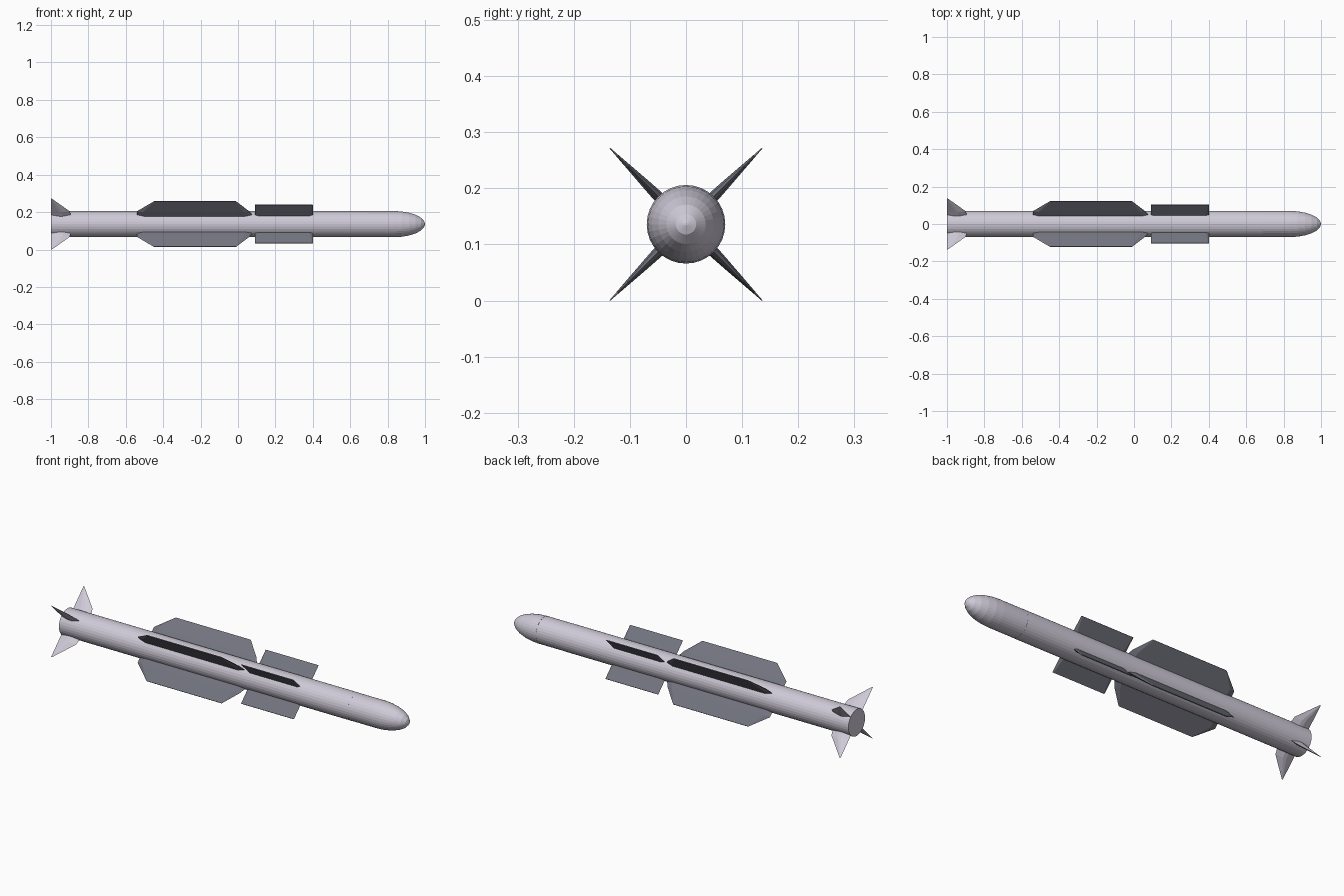
import bpy, bmesh, math
from mathutils import Matrix

cube = bpy.data.objects.get("Cube")
if cube:
    bpy.data.objects.remove(cube, do_unlink=True)

SIDES = 32
RADIUS = 0.07
AXIS_Z = 0.136


def material(name, rgb):
    m = bpy.data.materials.new(name)
    m.use_nodes = True
    m.diffuse_color = (*rgb, 1)
    m.node_tree.nodes["Principled BSDF"].inputs["Base Color"].default_value = (*rgb, 1)
    return m


pale = material("pale_grey", (0.62, 0.59, 0.68))
slate = material("slate_grey", (0.17, 0.175, 0.21))


def loft(name, rings, mat):
    """Skin equal-sized rings of points and cap both ends."""
    bm = bmesh.new()
    loops = [[bm.verts.new(p) for p in ring] for ring in rings]
    for a, b in zip(loops, loops[1:]):
        for i in range(len(a)):
            j = (i + 1) % len(a)
            bm.faces.new((a[i], a[j], b[j], b[i]))
    bm.faces.new(loops[0])
    bm.faces.new(loops[-1])
    bmesh.ops.recalc_face_normals(bm, faces=bm.faces)
    mesh = bpy.data.meshes.new(name)
    bm.to_mesh(mesh)
    bm.free()
    mesh.materials.append(mat)
    obj = bpy.data.objects.new(name, mesh)
    obj.location.z = AXIS_Z
    bpy.context.collection.objects.link(obj)
    return obj


def turned(name, profile, mat):
    """Round part along x from (x, radius) pairs."""
    angles = [2 * math.pi * i / SIDES for i in range(SIDES)]
    return loft(name, [[(x, r * math.cos(a), r * math.sin(a)) for a in angles]
                       for x, r in profile], mat)


def fins(name, stations, mat):
    """Four diagonal fins; stations are (radius, back x, front x, bevel, half thickness)."""
    rings = []
    for r, back, front, bevel, t in stations:
        rings.append([(back, 0, r), (back + bevel, t, r), (front - bevel, t, r),
                      (front, 0, r), (front - bevel, -t, r), (back + bevel, -t, r)])
    for i, corner in enumerate(("upper_back", "upper_front", "lower_front", "lower_back")):
        fin = loft(f"{corner}_{name}", rings, mat)
        # quarter turns starting from the upper back diagonal
        fin.data.transform(Matrix.Rotation(math.radians(-45 + 90 * i), 4, 'X'))


# Fuselage, collar and rounded nose
turned("body_tube", [(-1, RADIUS), (0.69, RADIUS)], pale)
turned("collar", [(0.69, RADIUS - 0.0005), (0.83, RADIUS - 0.0005)], pale)
steps = [math.radians(a) for a in (0, 15, 30, 45, 60, 75, 88)]
turned("nose", [(0.83 + 0.17 * math.sin(a), RADIUS * math.cos(a)) for a in steps], pale)

# Long mid-body wings with bevelled ends and thin tips
fins("wing", [(0.05, -0.54, 0.088, 0.04, 0.011),
              (0.097, -0.54, 0.06, 0.03, 0.008),
              (0.172, -0.45, -0.01, 0.004, 0.002)], slate)

# Rectangular forward vanes
fins("vane", [(0.05, 0.09, 0.40, 0.02, 0.008),
              (0.146, 0.09, 0.40, 0.006, 0.002)], slate)

# Swept tail fins with a diamond section
fins("tail_fin", [(0.05, -1, -0.89, 0.045, 0.011),
                  (0.097, -1, -0.90, 0.04, 0.008),
                  (0.192, -1, -0.995, 0.002, 0.0008)], pale)
